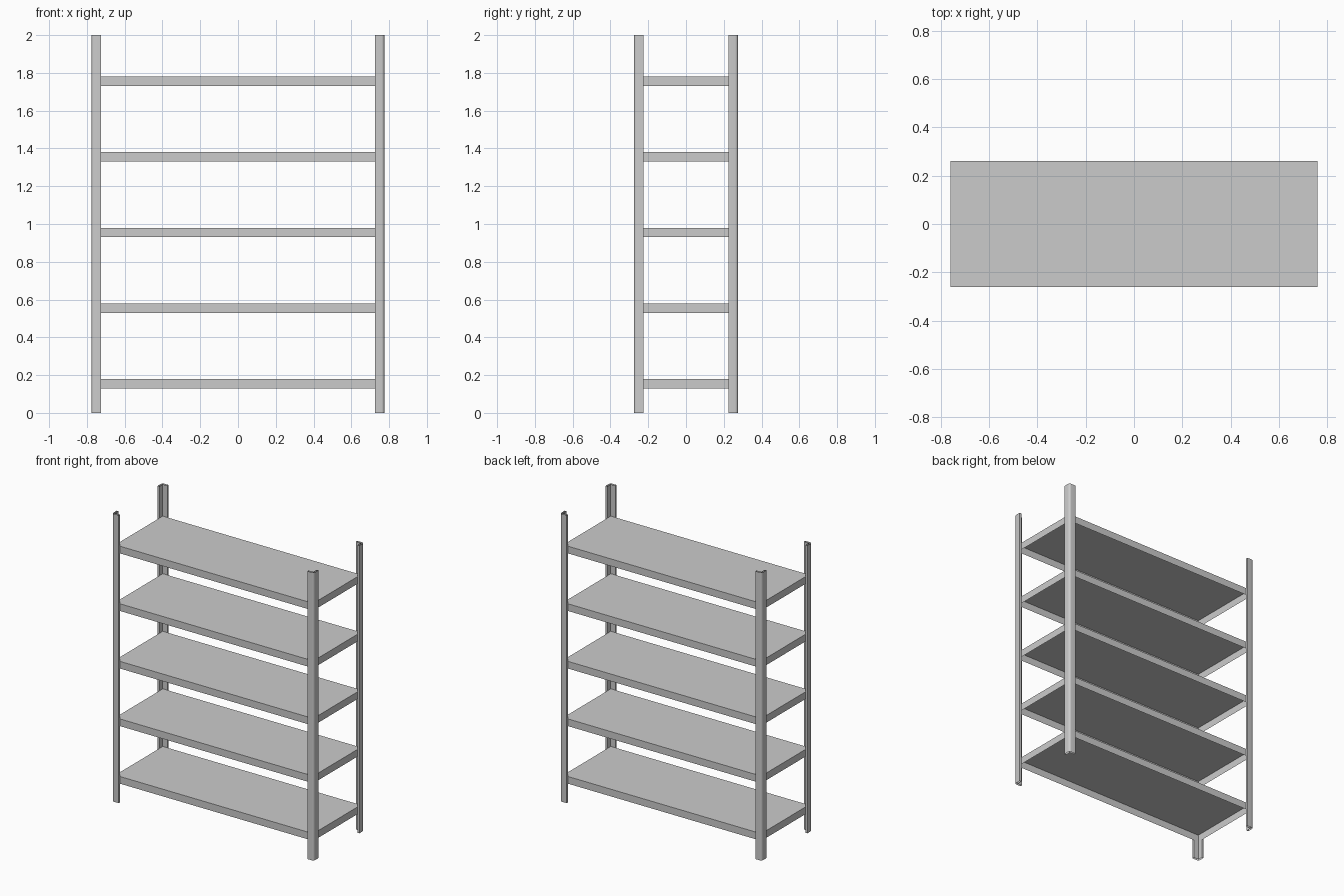
import bpy, bmesh, math

if "Cube" in bpy.data.objects:
    bpy.data.objects.remove(bpy.data.objects["Cube"])

HEIGHT = 2.0
HX, HY = 0.775, 0.275      # outer half-extents over the posts
LEG, WALL, R = 0.05, 0.013, 0.015
SX, SY, DEPTH = 0.761, 0.261, 0.05


def make_object(name, bm):
    bmesh.ops.recalc_face_normals(bm, faces=bm.faces)
    mesh = bpy.data.meshes.new(name)
    bm.to_mesh(mesh)
    bm.free()
    ob = bpy.data.objects.new(name, mesh)
    bpy.context.collection.objects.link(ob)
    return ob


def smooth(ob):
    bpy.ops.object.select_all(action='DESELECT')
    ob.select_set(True)
    bpy.context.view_layer.objects.active = ob
    bpy.ops.object.shade_smooth_by_angle(angle=math.radians(35))


# Angle-section profile with a rounded outer corner, for the +x +y post
profile = [(HX - LEG, HY - WALL), (HX - LEG, HY)]
for i in range(5):
    a = math.pi / 2 * (1 - i / 4)
    profile.append((HX - R + R * math.cos(a), HY - R + R * math.sin(a)))
profile += [(HX, HY - LEG), (HX - WALL, HY - LEG), (HX - WALL, HY - WALL)]

# Corner posts: open-ended sections, one for each corner
for sx, side in ((-1, "left"), (1, "right")):
    for sy, end in ((-1, "front"), (1, "back")):
        bm = bmesh.new()
        low = [bm.verts.new((sx * x, sy * y, 0)) for x, y in profile]
        high = [bm.verts.new((sx * x, sy * y, HEIGHT)) for x, y in profile]
        n = len(profile)
        for i in range(n):
            j = (i + 1) % n
            bm.faces.new((low[i], low[j], high[j], high[i]))
        smooth(make_object(f"{end}_{side}_post", bm))

# Shelves: sheet trays with a skirt folded down, open underneath
for k in range(5):
    top = 0.18 + 0.4 * k
    bm = bmesh.new()
    bmesh.ops.create_cube(bm, size=1)
    for v in bm.verts:
        v.co = (v.co.x * 2 * SX, v.co.y * 2 * SY, top + (v.co.z - 0.5) * DEPTH)
    bm.normal_update()
    bottom = [f for f in bm.faces if f.normal.z < -0.9]
    bmesh.ops.delete(bm, geom=bottom, context='FACES_ONLY')
    make_object(f"shelf_{k + 1}", bm)
